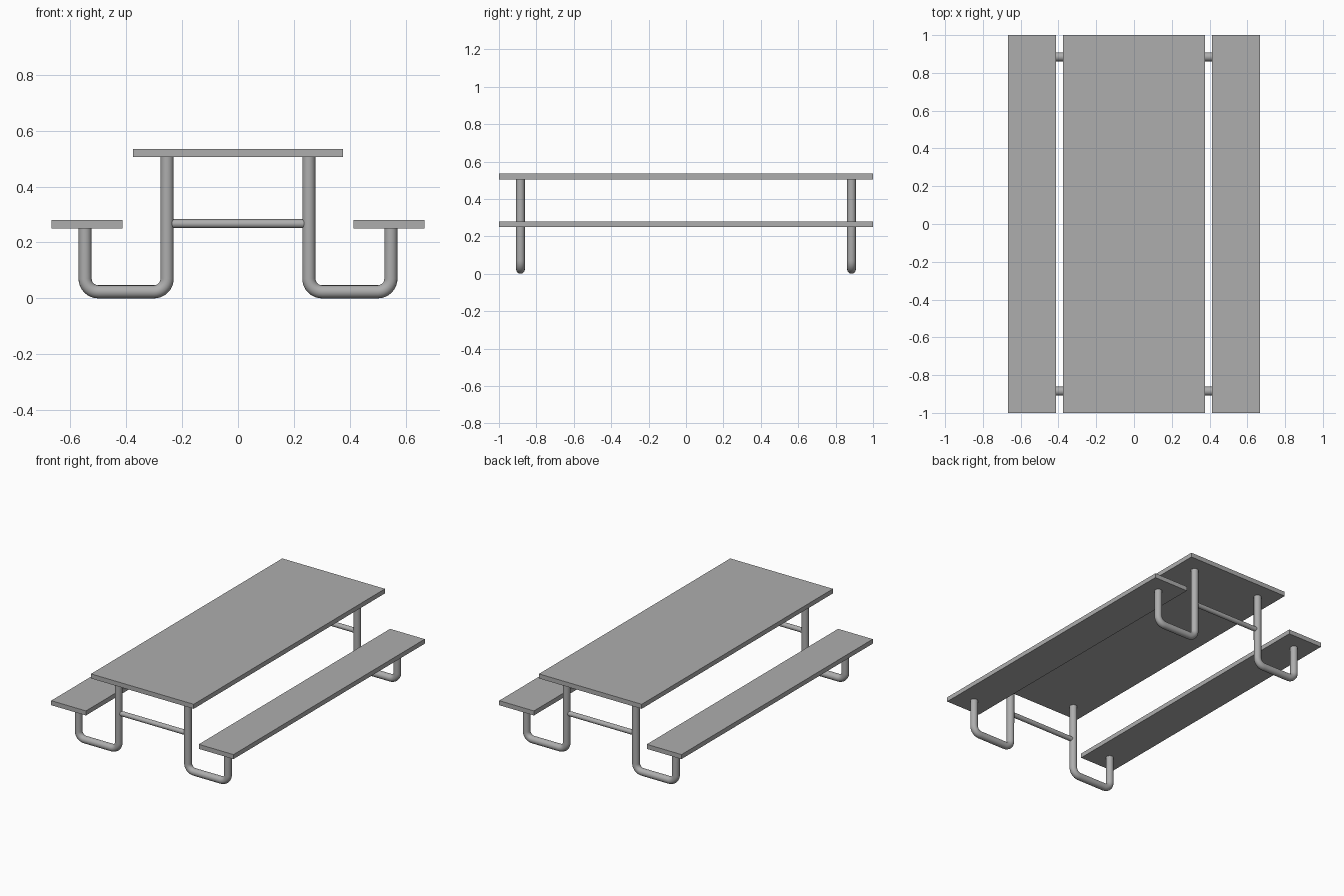
import bpy
from math import sin, cos, pi, radians
from mathutils import Vector

cube = bpy.data.objects.get("Cube")
if cube:
    bpy.data.objects.remove(cube, do_unlink=True)


def make_material(name, rgb):
    mat = bpy.data.materials.new(name)
    mat.use_nodes = True
    mat.diffuse_color = (*rgb, 1)
    mat.node_tree.nodes["Principled BSDF"].inputs["Base Color"].default_value = (*rgb, 1)
    return mat


GREY = make_material("plain grey", (0.42, 0.42, 0.42))

PIPE = 0.0235      # radius of the leg pipes
BEND = 0.047       # centre-line radius of the pipe bends
INNER, OUTER = 0.2535, 0.547
FRAME_Y = 0.885
TOP_Z, SEAT_Z, BOARD = 0.505, 0.25, 0.03


def board(name, x, width, z):
    bpy.ops.mesh.primitive_cube_add(size=1, location=(x, 0, z + BOARD / 2))
    obj = bpy.context.object
    obj.name = name
    obj.scale = (width, 2, BOARD)
    bpy.ops.object.transform_apply(location=False, rotation=False, scale=True)
    obj.data.materials.append(GREY)


def pipe(name, points, radius):
    curve = bpy.data.curves.new(name, "CURVE")
    curve.dimensions = "3D"
    curve.bevel_depth = radius
    curve.bevel_resolution = 6
    curve.use_fill_caps = True
    spline = curve.splines.new("POLY")
    spline.points.add(len(points) - 1)
    for point, co in zip(spline.points, points):
        point.co = (*co, 1)
    obj = bpy.data.objects.new(name, curve)
    bpy.context.collection.objects.link(obj)
    bpy.ops.object.select_all(action="DESELECT")
    obj.select_set(True)
    bpy.context.view_layer.objects.active = obj
    bpy.ops.object.convert(target="MESH")
    obj = bpy.context.object
    obj.data.materials.append(GREY)
    bpy.ops.object.shade_smooth_by_angle(angle=radians(40))


def bend(cx, y, start, steps=8):
    # Quarter circle in the xz plane, running anticlockwise from start
    angles = [start + pi / 2 * i / steps for i in range(steps + 1)]
    return [Vector((cx + BEND * cos(a), y, PIPE + BEND + BEND * sin(a))) for a in angles]


# Table top and benches
board("table_top", 0, 0.752, TOP_Z)
for side, label in ((1, "left"), (-1, "right")):
    board(f"{label}_bench", side * 0.54, 0.254, SEAT_Z)

# U-shaped legs and the crossbars between them
for y, end in ((-FRAME_Y, "front"), (FRAME_Y, "back")):
    for side, label in ((1, "left"), (-1, "right")):
        path = [Vector((INNER, y, TOP_Z + 0.005))]
        path += bend(INNER + BEND, y, pi)
        path += bend(OUTER - BEND, y, 1.5 * pi)
        path.append(Vector((OUTER, y, SEAT_Z + 0.005)))
        pipe(f"{end}_{label}_leg", [(side * p.x, p.y, p.z) for p in path], PIPE)
    pipe(f"{end}_crossbar", [(-INNER, y, 0.267), (INNER, y, 0.267)], 0.016)
